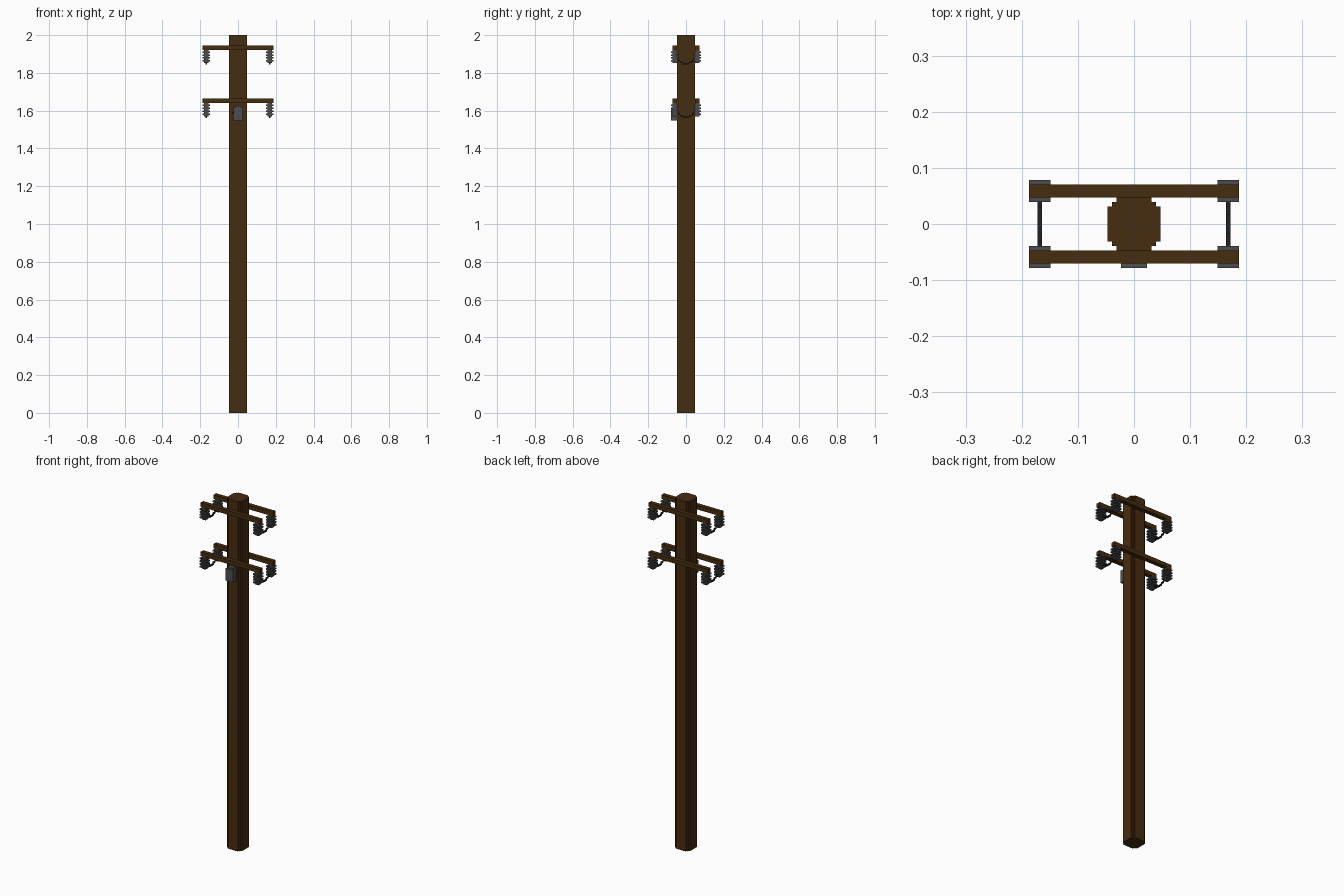
import bpy
import bmesh

cube = bpy.data.objects.get("Cube")
if cube:
    bpy.data.objects.remove(cube, do_unlink=True)

U = 1 / 128  # one block


def material(name, color):
    m = bpy.data.materials.new(name)
    m.use_nodes = True
    m.diffuse_color = (*color, 1)
    bsdf = next(n for n in m.node_tree.nodes if n.type == 'BSDF_PRINCIPLED')
    bsdf.inputs["Base Color"].default_value = (*color, 1)
    return m


wood = material("brown wood", (0.062, 0.026, 0.005))
grey = material("grey ceramic", (0.070, 0.070, 0.075))
metal = material("grey metal", (0.080, 0.080, 0.086))
black = material("dark cable", (0.015, 0.016, 0.019))


def stepped_outline(steps):
    """Mirror (half width, half depth) corners of one quadrant into a loop."""
    quad = []
    for i, (x, y) in enumerate(steps):
        if i:
            quad.append((x, steps[i - 1][1]))
        quad.append((x, y))
    right = quad + [(x, -y) for x, y in reversed(quad)]
    return right + [(-x, -y) for x, y in right]


def prism(bm, outline, z0, z1, cx=0, cy=0):
    verts = [bm.verts.new(((x + cx) * U, (y + cy) * U, z0 * U)) for x, y in outline]
    face = bm.faces.new(verts)
    top = bmesh.ops.extrude_face_region(bm, geom=[face])
    moved = [v for v in top["geom"] if isinstance(v, bmesh.types.BMVert)]
    bmesh.ops.translate(bm, verts=moved, vec=(0, 0, (z1 - z0) * U))


def box(bm, x0, x1, y0, y1, z0, z1):
    prism(bm, [(x0, y0), (x1, y0), (x1, y1), (x0, y1)], z0, z1)


def finish(name, bm, mat):
    bmesh.ops.recalc_face_normals(bm, faces=bm.faces[:])
    mesh = bpy.data.meshes.new(name)
    bm.to_mesh(mesh)
    bm.free()
    mesh.materials.append(mat)
    obj = bpy.data.objects.new(name, mesh)
    bpy.context.collection.objects.link(obj)
    return obj


# Pole with a stepped round section
bm = bmesh.new()
prism(bm, stepped_outline([(3, 6), (4, 5), (5, 4), (6, 3)]), 0, 256)
finish("pole", bm, wood)

# Two levels of paired crossarms, insulators and sagging cables
disc = stepped_outline([(1.5, 2.5), (2.5, 1.5)])
core = stepped_outline([(1.5, 1.5)])
for level, arm_z in (("lower", 210), ("upper", 246)):
    for row, s in (("front", -1), ("back", 1)):
        bm = bmesh.new()
        y0, y1 = sorted((6 * s, 9 * s))
        box(bm, -24, 24, y0, y1, arm_z, arm_z + 3)
        finish(f"{level}_{row}_crossarm", bm, wood)
    for side, sx in (("right", -1), ("left", 1)):
        cx = 21.5 * sx
        for row, s in (("front", -1), ("back", 1)):
            bm = bmesh.new()
            for i in range(9):
                z = arm_z - i
                prism(bm, disc if i % 2 else core, z - 1, z, cx, 7.5 * s)
            finish(f"{level}_{side}_{row}_insulator", bm, grey)
        # Cable hanging between the two insulators
        bm = bmesh.new()
        box(bm, cx - .5, cx + .5, -2, 2, arm_z - 10, arm_z - 9)
        for s in (-1, 1):
            for a, b, drop in ((2, 4, 9), (4, 5, 8), (5, 7, 7)):
                y0, y1 = sorted((a * s, b * s))
                box(bm, cx - .5, cx + .5, y0, y1, arm_z - drop, arm_z - drop + 1)
        finish(f"{level}_{side}_cable", bm, black)

# Equipment box on the front with a narrower cap
bm = bmesh.new()
box(bm, -3, 3, -10, -6, 198, 207)
box(bm, -2, 2, -9, -6, 207, 208)
finish("equipment_box", bm, metal)

# Ground cable running down the pole
bm = bmesh.new()
box(bm, -4, -3, -6, -5, 0, 204)
box(bm, -4, -3, -8, -6, 203, 204)
finish("ground_cable", bm, black)
